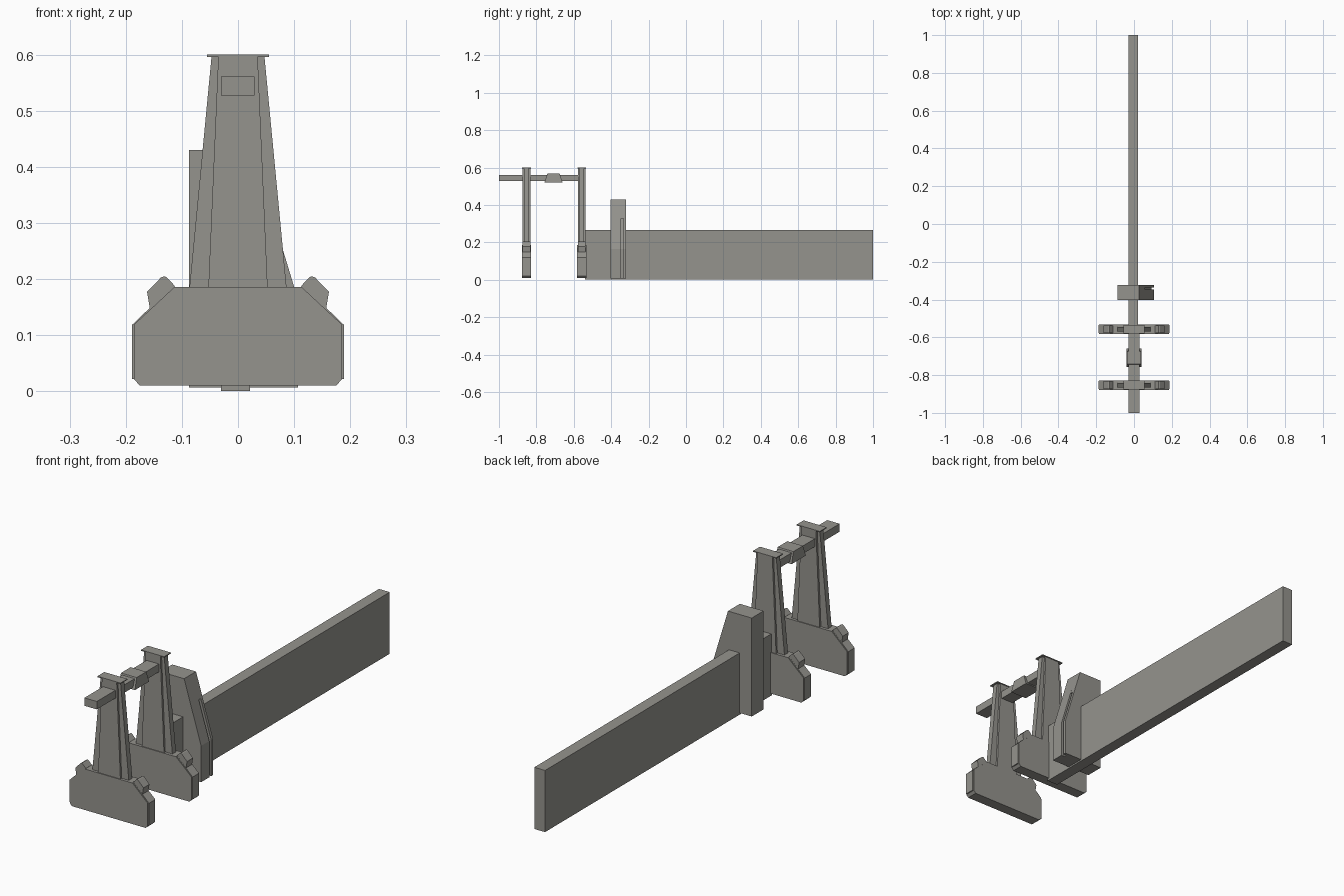
import bpy, bmesh

if "Cube" in bpy.data.objects:
    bpy.data.objects.remove(bpy.data.objects["Cube"])

stone = bpy.data.materials.new("warm_grey")
stone.diffuse_color = (0.30, 0.294, 0.27, 1)
stone.use_nodes = True
stone.node_tree.nodes["Principled BSDF"].inputs["Base Color"].default_value = stone.diffuse_color


def prism(name, profile, y0, y1):
    """Extrude an (x, z) profile from y0 to y1."""
    bm = bmesh.new()
    a = [bm.verts.new((x, y0, z)) for x, z in profile]
    b = [bm.verts.new((x, y1, z)) for x, z in profile]
    bm.faces.new(a)
    bm.faces.new(b[::-1])
    n = len(a)
    for i in range(n):
        bm.faces.new((a[i], b[i], b[(i + 1) % n], a[(i + 1) % n]))
    bmesh.ops.recalc_face_normals(bm, faces=bm.faces[:])
    me = bpy.data.meshes.new(name)
    bm.to_mesh(me)
    bm.free()
    me.materials.append(stone)
    ob = bpy.data.objects.new(name, me)
    bpy.context.collection.objects.link(ob)
    return ob


def box(name, x0, x1, y0, y1, z0, z1):
    return prism(name, [(x0, z0), (x1, z0), (x1, z1), (x0, z1)], y0, y1)


def mirrored(half):
    """Complete a right-hand half profile (bottom to top) on the left."""
    return half + [(-x, z) for x, z in reversed(half)]


# Two identical pylons
for label, yc in (("front", -0.853), ("rear", -0.557)):
    def part(name, profile, half_depth):
        prism(f"{label}_{name}", profile, yc - half_depth, yc + half_depth)

    part("pylon_base", mirrored([(0.175, 0.01), (0.185, 0.021),
                                 (0.185, 0.119), (0.113, 0.186)]), 0.0245)
    part("pylon_core", mirrored([(0.053, 0.18), (0.035, 0.598)]), 0.021)
    part("pylon_fins", mirrored([(0.087, 0.18), (0.047, 0.598)]), 0.012)
    part("pylon_cap", mirrored([(0.055, 0.596), (0.055, 0.6)]), 0.0235)
    for side, s in (("left", -1), ("right", 1)):
        # Thin cladding on the flank and shoulder, then the shoulder block
        part(f"{side}_side_plate", [(s * x, z) for x, z in (
            (0.18, 0.022), (0.189, 0.022), (0.189, 0.118), (0.116, 0.188),
            (0.108, 0.182), (0.18, 0.115))], 0.021)
        part(f"{side}_shoulder_block", [(s * x, z) for x, z in (
            (0.157, 0.146), (0.162, 0.177), (0.137, 0.203), (0.131, 0.205),
            (0.127, 0.203), (0.112, 0.187))], 0.0205)

# Beam through both pylons with a flared collar
box("top_beam", -0.03, 0.029, -1.0, -0.55, 0.527, 0.561)
collar = box("beam_collar", -0.04, 0.04, -0.757, -0.66, 0.52, 0.567)
for v in collar.data.vertices:
    if v.co.z > 0.55:
        v.co.y += 0.016 if v.co.y < -0.71 else -0.016
        v.co.x *= 0.93

# Long wall
box("long_wall", -0.03, 0.021, -0.54, 1.0, 0.0, 0.265)

# Buttress with a narrow groove down its sloping side
full = [(-0.087, 0.007), (0.107, 0.007), (0.107, 0.163),
        (0.026, 0.43), (-0.087, 0.43)]
grooved = [(-0.087, 0.007), (0.092, 0.007), (0.092, 0.163), (0.042, 0.327),
           (0.057, 0.327), (0.026, 0.43), (-0.087, 0.43)]
prism("buttress_front", full, -0.403, -0.348)
prism("buttress_groove", grooved, -0.348, -0.335)
prism("buttress_back", full, -0.335, -0.322)
